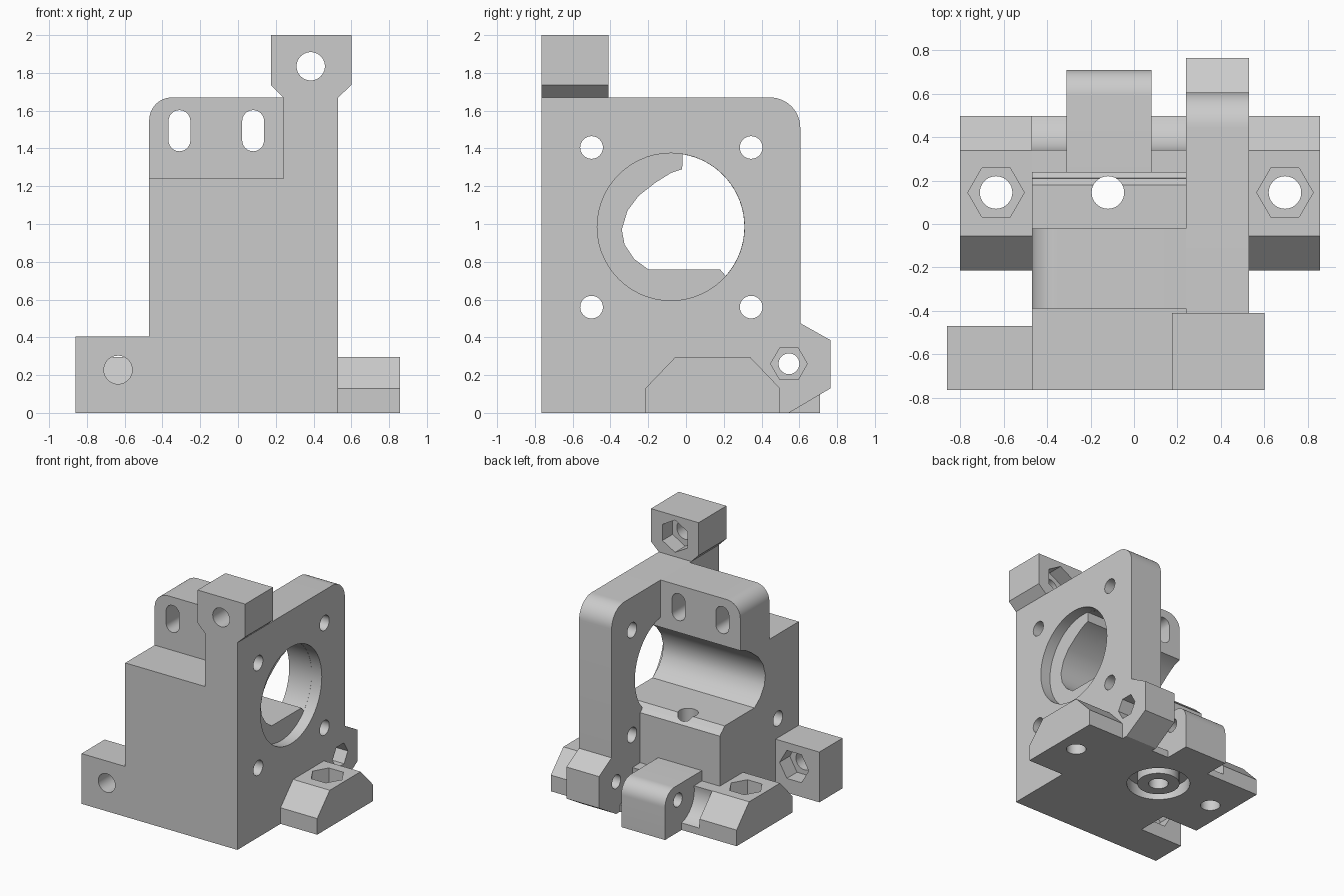
import bpy, bmesh, math
from math import cos, sin, radians

cube = bpy.data.objects.get("Cube")
if cube:
    bpy.data.objects.remove(cube, do_unlink=True)

grey = bpy.data.materials.new("plain grey")
grey.use_nodes = True
colour = (0.6, 0.6, 0.6, 1)
grey.diffuse_color = colour
grey.node_tree.nodes["Principled BSDF"].inputs["Base Color"].default_value = colour


def arc(c, r, start, end, n=12):
    """Points along an arc, angles in degrees."""
    angles = [radians(start + (end - start) * i / n) for i in range(n + 1)]
    return [(c[0] + r * cos(a), c[1] + r * sin(a)) for a in angles]


def ring(c, r, n=40, turn=0):
    return arc(c, r, turn, turn + 360, n)[:-1]


def rect(u0, v0, u1, v1):
    return [(u0, v0), (u1, v0), (u1, v1), (u0, v1)]


def prism(name, axis, points, low, high):
    """Extrude a 2D outline along one axis."""
    place = {"x": lambda u, v, w: (w, u, v),
             "y": lambda u, v, w: (u, w, v),
             "z": lambda u, v, w: (u, v, w)}[axis]
    bm = bmesh.new()
    ends = [[bm.verts.new(place(u, v, w)) for u, v in points] for w in (low, high)]
    bm.faces.new(ends[0][::-1])
    bm.faces.new(ends[1])
    for i in range(len(points)):
        j = (i + 1) % len(points)
        bm.faces.new((ends[0][i], ends[0][j], ends[1][j], ends[1][i]))
    # The winding is consistent, so a negative volume means inside out
    bm.normal_update()
    if bm.calc_volume(signed=True) < 0:
        bmesh.ops.reverse_faces(bm, faces=bm.faces)
    mesh = bpy.data.meshes.new(name)
    bm.to_mesh(mesh)
    bm.free()
    mesh.materials.append(grey)
    obj = bpy.data.objects.new(name, mesh)
    bpy.context.scene.collection.objects.link(obj)
    return obj


cutters = []


def cutter(axis, points, low=-2, high=3):
    obj = prism("cutter", axis, points, low, high)
    obj.hide_render = True
    cutters.append(obj)
    return obj


def carve(obj, *tools):
    """Subtract the tools and bake the result."""
    for tool in tools:
        mod = obj.modifiers.new("cut", "BOOLEAN")
        mod.operation = "DIFFERENCE"
        mod.solver = "EXACT"
        mod.object = tool
    bpy.context.view_layer.update()
    graph = bpy.context.evaluated_depsgraph_get()
    mesh = bpy.data.meshes.new_from_object(obj.evaluated_get(graph))
    obj.modifiers.clear()
    obj.data = mesh
    return obj


# Shared centres
motor = (-0.08, 0.985)
hinge = (0.545, 0.26)
nozzle = (-0.12, 0.145)

# Main bore: worn curve at the front, flat floor, motor arc at the back
bore = cutter("x", [(-0.02, 1.29), (-0.08, 1.27), (-0.16, 1.22), (-0.25, 1.15),
                    (-0.31, 1.07), (-0.34, 0.97), (-0.325, 0.89), (-0.275, 0.815),
                    (-0.2, 0.76), (0.18, 0.76), (0.21, 0.725)]
              + arc(motor, 0.389, -40, 81, 24))
recess = cutter("x", ring(motor, 0.39, 56), 0.44, 0.7)
motor_holes = [cutter("x", ring((y, z), 0.06))
               for y in (-0.5, 0.345) for z in (0.56, 1.405)]
hinge_hole = cutter("x", ring(hinge, 0.055))
nozzle_hole = cutter("z", ring(nozzle, 0.075))
groove = carve(cutter("z", ring(nozzle, 0.24, 48), -0.5, 0.1),
               cutter("z", ring(nozzle, 0.16)))

# Main body
parts = []
body = prism("main_body", "x", [(-0.765, 0), (0.24, 0), (0.24, 0.7), (0.18, 0.76),
                                (-0.02, 0.76), (-0.02, 1.24), (-0.765, 1.24)], -0.47, 0.24)
parts.append(carve(body, bore, motor_holes[0], nozzle_hole, groove))

# Slotted mounting plate on top of the body
plate = prism("slotted_plate", "y", [(-0.47, 1.24), (0.24, 1.24), (0.24, 1.67)]
              + arc((-0.35, 1.55), 0.12, 90, 180), -0.39, -0.02)
slots = [cutter("y", arc((x, 1.545), 0.058, 0, 180) + arc((x, 1.443), 0.058, 180, 360))
         for x in (-0.31, 0.08)]
parts.append(carve(plate, bore, *slots))

# Motor plate with rear hinge ear
side = prism("motor_plate", "x", [(-0.765, 0), (0.545, 0), (0.765, 0.13), (0.765, 0.385),
                                  (0.605, 0.475)]
             + arc((0.445, 1.51), 0.16, 0, 90) + [(-0.765, 1.67)], 0.24, 0.53)
hinge_nut = cutter("x", ring(hinge, 0.097, 6), 0.41, 0.7)
parts.append(carve(side, bore, recess, hinge_hole, hinge_nut, *motor_holes))

# Screw block standing on the motor plate
tower = prism("top_screw_block", "y", [(0.24, 1.67), (0.53, 1.67), (0.6, 1.735), (0.6, 2),
                                       (0.175, 2), (0.175, 1.735)], -0.765, -0.41)
parts.append(carve(tower, cutter("y", ring((0.385, 1.835), 0.075)),
                   cutter("y", ring((0.385, 1.835), 0.13, 6, 30), -0.54, 0)))

# Low screw block at the front left
ear = prism("side_screw_block", "y", rect(-0.86, 0, -0.47, 0.405), -0.765, -0.47)
parts.append(carve(ear, cutter("y", ring((-0.635, 0.228), 0.075)),
                   cutter("y", ring((-0.635, 0.228), 0.13, 6), -0.6, 0)))

# Chamfered mounting feet
foot_outline = [(-0.215, 0), (0.498, 0), (0.498, 0.13), (0.338, 0.297),
                (-0.055, 0.297), (-0.215, 0.13)]
for name, low, high, x in (("left_foot", 0.53, 0.857, 0.695),
                           ("right_foot", -0.8, -0.47, -0.635)):
    foot = prism(name, "x", foot_outline, low, high)
    parts.append(carve(foot, cutter("z", ring((x, 0.145), 0.075)),
                       cutter("z", ring((x, 0.145), 0.13, 6), 0.16, 1)))

# Rear base with a scooped back edge
base = prism("rear_base", "x", [(0.24, 0), (0.498, 0)]
             + arc(hinge, 0.208, 257, 170, 14) + [(0.24, 0.297)], -0.47, 0.24)
parts.append(carve(base, groove))

# Hinge knuckle
knuckle = prism("hinge_knuckle", "x", [(0.24, 0), (0.71, 0)]
                + arc((0.59, 0.26), 0.12, 0, 90) + [(0.24, 0.38)], -0.31, 0.08)
parts.append(carve(knuckle, hinge_hole, groove))

for tool in cutters:
    bpy.data.objects.remove(tool, do_unlink=True)

# Smooth the round surfaces, keep edges crisp
for obj in parts:
    bpy.ops.object.select_all(action="DESELECT")
    obj.select_set(True)
    bpy.context.view_layer.objects.active = obj
    bpy.ops.object.shade_smooth_by_angle(angle=radians(28))
